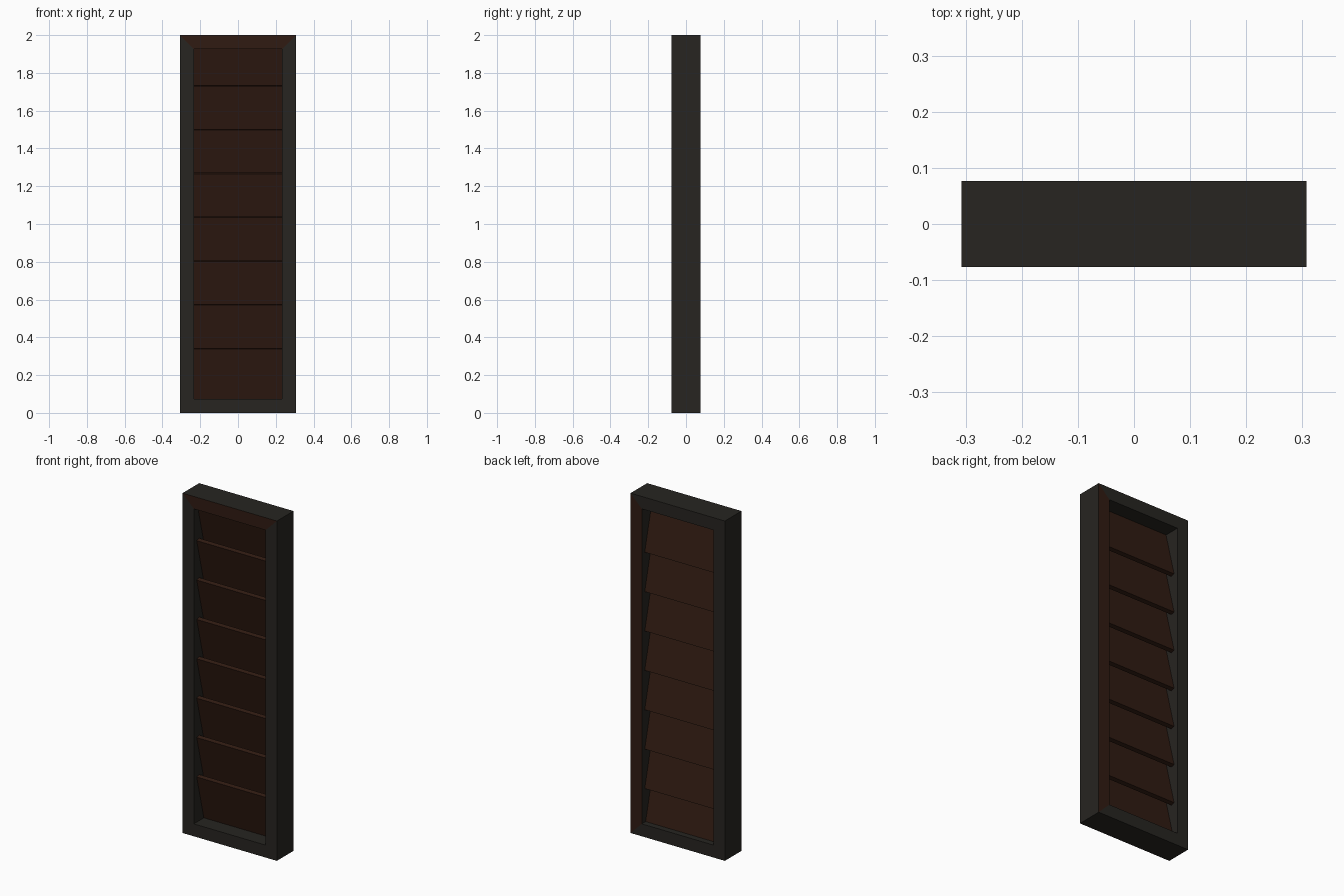
import bpy, bmesh, math

if "Cube" in bpy.data.objects:
    bpy.data.objects.remove(bpy.data.objects["Cube"])

HALF_W, HALF_D, HEIGHT = 0.307, 0.077, 2.0   # outer frame
RAIL = 0.073                                 # frame border width
SLATS = 8


def material(name, rgb):
    mat = bpy.data.materials.new(name)
    mat.diffuse_color = (*rgb, 1)
    mat.use_nodes = True
    mat.node_tree.nodes["Principled BSDF"].inputs["Base Color"].default_value = mat.diffuse_color
    return mat


dark = material("dark_frame", (0.020, 0.018, 0.015))
wood = material("brown_wood", (0.030, 0.011, 0.006))


def new_object(name, bm, mats):
    bmesh.ops.recalc_face_normals(bm, faces=bm.faces)
    mesh = bpy.data.meshes.new(name)
    bm.to_mesh(mesh)
    bm.free()
    for m in mats:
        mesh.materials.append(m)
    obj = bpy.data.objects.new(name, mesh)
    bpy.context.collection.objects.link(obj)
    return obj


# Mitred frame: four rectangular rings bridged into a closed loop
bm = bmesh.new()


def ring(inset, y):
    x, z0, z1 = HALF_W - inset, inset, HEIGHT - inset
    return [bm.verts.new(p) for p in ((-x, y, z0), (x, y, z0), (x, y, z1), (-x, y, z1))]


rings = [ring(0, -HALF_D), ring(RAIL, -HALF_D), ring(RAIL, HALF_D), ring(0, HALF_D)]
for r in range(4):
    a, b = rings[r], rings[(r + 1) % 4]
    for s in range(4):                       # sides: bottom, right, top, left
        t = (s + 1) % 4
        face = bm.faces.new((a[s], a[t], b[t], b[s]))
        # brown facing on the front top rail and the back right stile
        if (r, s) in ((0, 2), (2, 1)):
            face.material_index = 1
new_object("frame", bm, [dark, wood])

# Tilted louvre slats, top edge leaning to the front
opening = HEIGHT - 2 * RAIL
pitch = opening / SLATS
for i in range(SLATS):
    bm = bmesh.new()
    bmesh.ops.create_cube(bm, size=1)
    bmesh.ops.scale(bm, vec=(2 * (HALF_W - RAIL), 0.024, 0.315), verts=bm.verts)
    slat = new_object(f"slat_{i + 1}", bm, [wood])
    slat.location = (0, 0, RAIL + pitch * (i + 0.5))
    slat.rotation_euler.x = math.radians(14)
